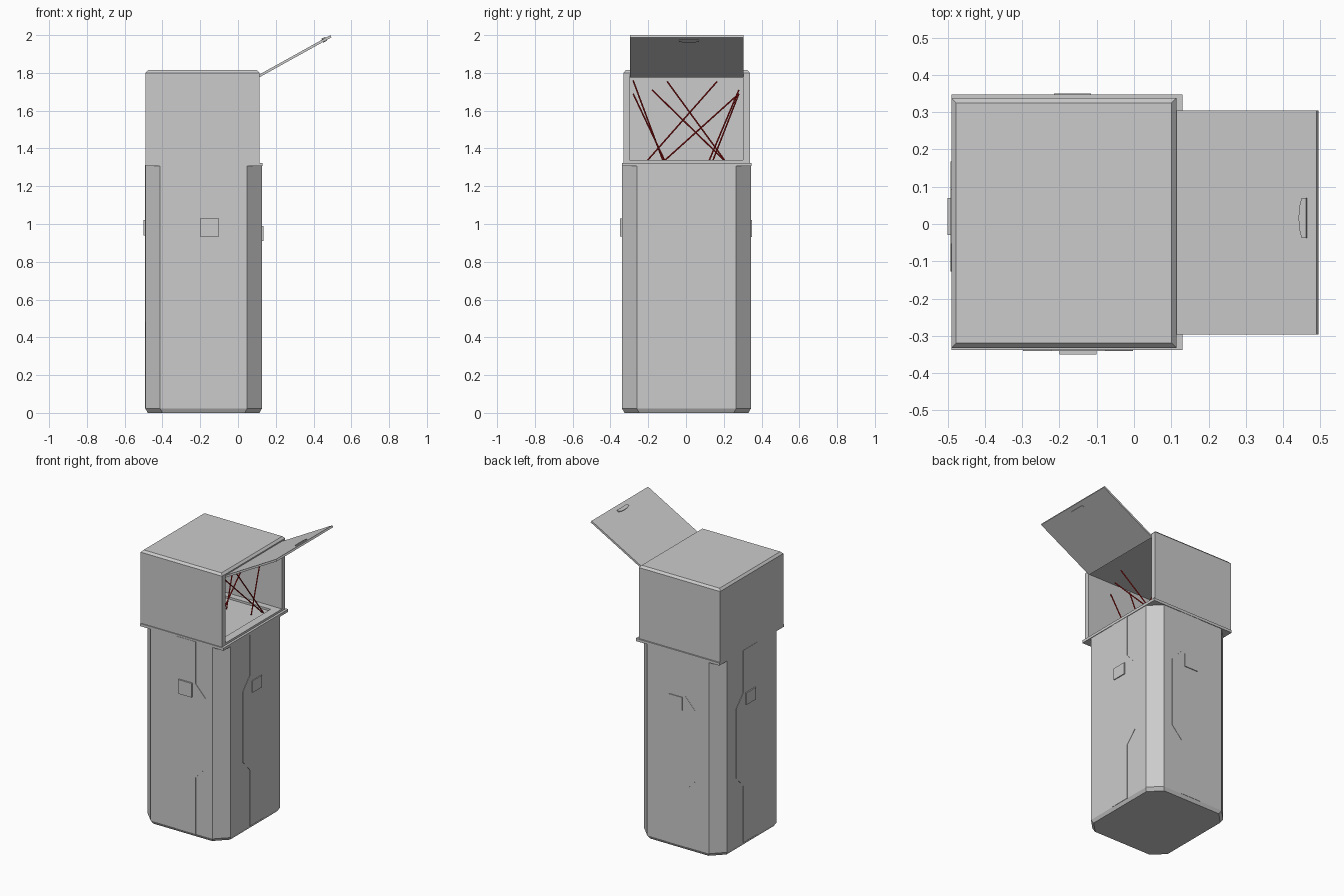
import bpy, bmesh, math
from mathutils import Vector, Matrix

if "Cube" in bpy.data.objects:
    bpy.data.objects.remove(bpy.data.objects["Cube"])


def loft(name, rings):
    """Closed solid through rings that share one point count."""
    bm = bmesh.new()
    vs = [[bm.verts.new(p) for p in r] for r in rings]
    n = len(rings[0])
    for a, b in zip(vs, vs[1:]):
        for i in range(n):
            j = (i + 1) % n
            bm.faces.new((a[i], a[j], b[j], b[i]))
    bm.faces.new(vs[0][::-1])
    bm.faces.new(vs[-1])
    bmesh.ops.recalc_face_normals(bm, faces=bm.faces)
    me = bpy.data.meshes.new(name)
    bm.to_mesh(me)
    bm.free()
    ob = bpy.data.objects.new(name, me)
    bpy.context.collection.objects.link(ob)
    return ob


def rect(x0, x1, y0, y1, z, d=0.0):
    return [(x0 + d, y0 + d, z), (x1 - d, y0 + d, z),
            (x1 - d, y1 - d, z), (x0 + d, y1 - d, z)]


def box(name, x0, x1, y0, y1, z0, z1):
    return loft(name, [rect(x0, x1, y0, y1, z0), rect(x0, x1, y0, y1, z1)])


X0, X1, Y0, Y1 = -0.49, 0.126, -0.338, 0.343


# Body with wide chamfered corners and a bevelled foot
def octagon(z, d=0.0, c=0.078):
    a, b, e, f = X0 + d, X1 - d, Y0 + d, Y1 - d
    return [(a + c, e, z), (b - c, e, z), (b, e + c, z), (b, f - c, z),
            (b - c, f, z), (a + c, f, z), (a, f - c, z), (a, e + c, z)]


loft("body", [octagon(0, 0.012), octagon(0.022), octagon(1.312)])

# Faintly raised panel and latch block on each side
half = [(0.073, 0.022), (0.073, 0.40), (0.147, 0.48),
        (0.147, 0.95), (0.073, 1.03), (0.073, 1.312)]
outline = half + [(-s, z) for s, z in reversed(half)]
sides = {  # placement of (along, out, z), centre, latch z range and depth
    "front": (lambda s, o, z: (s, Y0 - o, z), -0.15, 0.935, 1.03, 0.012),
    "back": (lambda s, o, z: (s, Y1 + o, z), -0.165, 0.93, 1.02, 0.007),
    "right": (lambda s, o, z: (X1 + o, s, z), 0.015, 0.91, 0.99, 0.008),
    "left": (lambda s, o, z: (X0 - o, s, z), 0.02, 0.94, 1.02, 0.01),
}
for side, (place, mid, z0, z1, depth) in sides.items():
    loft(side + "_panel", [[place(mid + s, o, z) for s, z in outline]
                           for o in (-0.01, 0.002)])
    latch = [(-0.05, z0), (0.05, z0), (0.05, z1), (-0.05, z1)]
    loft(side + "_latch", [[place(mid + s, o, z) for s, z in latch]
                           for o in (-0.01, depth)])

# Collar plate and raised rim around the compartment floor
HX0, HX1, HY0, HY1 = -0.49, 0.114, -0.332, 0.338
box("collar", X0, X1 + 0.004, Y0, Y1 + 0.004, 1.306, 1.324)
box("rim_front", HX0, HX1, HY0, -0.255, 1.32, 1.338)
box("rim_back", HX0, HX1, 0.26, HY1, 1.32, 1.338)
box("rim_right", 0.06, HX1, -0.255, 0.26, 1.32, 1.338)
box("rim_left", HX0, -0.42, -0.255, 0.26, 1.32, 1.338)

# Compartment walls, open toward the right
box("front_wall", HX0, HX1, HY0, -0.298, 1.322, 1.79)
box("back_wall", HX0, HX1, 0.303, HY1, 1.322, 1.79)
box("left_wall", HX0, HX0 + 0.034, -0.30, 0.305, 1.322, 1.79)
loft("roof", [rect(HX0, HX1, HY0, HY1, 1.782),
              rect(HX0, HX1, HY0, HY1, 1.80),
              rect(HX0, HX1, HY0, HY1, 1.814, 0.013)])

# Raised flap with its grip, hinged under the roof edge
hinge = Matrix.Translation((0.112, 0, 1.776)) @ Matrix.Rotation(-math.radians(29), 4, 'Y')
flap = box("flap", 0, 0.438, -0.296, 0.304, 0, 0.013)
grip_shape = [(0.410, -0.038), (0.410, 0.07), (0.396, 0.07), (0.389, 0.045),
              (0.387, 0.016), (0.389, -0.013), (0.396, -0.038)]
grip = loft("flap_grip", [[(u, y, h) for u, y in grip_shape] for h in (-0.004, 0.019)])
flap.matrix_world = hinge
grip.matrix_world = hinge

# Thin red rods crossing the compartment
red = bpy.data.materials.new("red")
red.diffuse_color = (0.45, 0.01, 0.01, 1)
red.use_nodes = True
red.node_tree.nodes["Principled BSDF"].inputs["Base Color"].default_value = red.diffuse_color
rods = [((-0.20, -0.28, 1.76), (-0.20, -0.12, 1.33)),
        ((-0.05, -0.28, 1.69), (-0.05, -0.11, 1.33)),
        ((0.00, -0.18, 1.71), (0.03, 0.21, 1.33)),
        ((0.02, -0.10, 1.755), (0.04, 0.21, 1.33)),
        ((-0.15, 0.165, 1.755), (-0.12, -0.21, 1.33)),
        ((-0.10, 0.28, 1.69), (-0.08, -0.12, 1.33)),
        ((-0.20, 0.28, 1.71), (-0.17, 0.12, 1.33)),
        ((-0.02, 0.28, 1.69), (0.00, 0.14, 1.33))]
for i, (a, b) in enumerate(rods):
    a, b = Vector(a), Vector(b)
    bpy.ops.mesh.primitive_cylinder_add(vertices=8, radius=0.004, depth=(b - a).length,
                                        location=(a + b) / 2)
    rod = bpy.context.object
    rod.name = f"red_rod_{i + 1}"
    rod.rotation_euler = (b - a).to_track_quat('Z', 'Y').to_euler()
    rod.data.materials.append(red)
